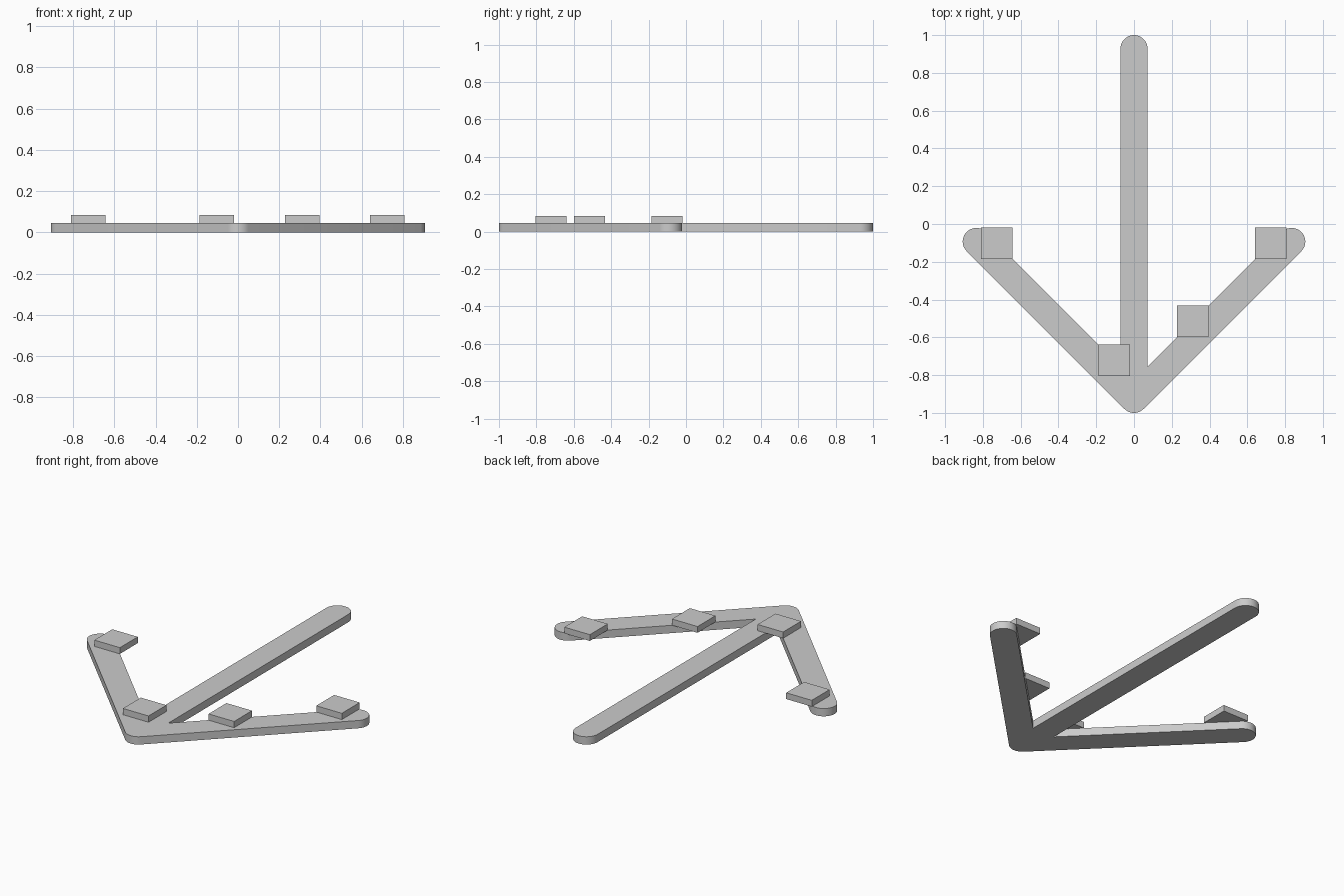
import bpy, bmesh, math
from mathutils import Vector

cube = bpy.data.objects.get("Cube")
if cube:
    bpy.data.objects.remove(cube, do_unlink=True)

R = 0.072        # half width of every bar
THICK = 0.046    # plate thickness
APEX = -0.928    # centre of the rounded tip
REACH = 0.835    # sideways reach of the barbs
PAD = 0.167      # pad side
PAD_H = 0.037    # pad height

grey = bpy.data.materials.new("light grey")
grey.use_nodes = True
colour = (0.6, 0.6, 0.6, 1)
grey.diffuse_color = colour
grey.node_tree.nodes["Principled BSDF"].inputs["Base Color"].default_value = colour


def extrude_outline(name, points, z, height):
    """Flat outline raised into a solid."""
    bm = bmesh.new()
    face = bm.faces.new([bm.verts.new((x, y, z)) for x, y in points])
    raised = bmesh.ops.extrude_face_region(bm, geom=[face], use_keep_orig=True)
    top = [v for v in raised["geom"] if isinstance(v, bmesh.types.BMVert)]
    bmesh.ops.translate(bm, verts=top, vec=Vector((0, 0, height)))
    bmesh.ops.recalc_face_normals(bm, faces=bm.faces)
    mesh = bpy.data.meshes.new(name)
    bm.to_mesh(mesh)
    bm.free()
    mesh.materials.append(grey)
    obj = bpy.data.objects.new(name, mesh)
    bpy.context.collection.objects.link(obj)
    return obj


def arc(cx, cy, start, end, steps=20):
    angles = [math.radians(start + (end - start) * i / steps) for i in range(steps + 1)]
    return [(cx + R * math.cos(a), cy + R * math.sin(a)) for a in angles]


# Arrow plate: shaft and two barbs in one outline
notch = APEX + R + R * math.sqrt(2)
outline = arc(0, 1 - R, 0, 180)
outline += [(-R, notch)]
outline += arc(-REACH, APEX + REACH, 45, 225)
outline += arc(0, APEX, 225, 315, 10)
outline += arc(REACH, APEX + REACH, -45, 135)
outline += [(R, notch)]
plate = extrude_outline("arrow_plate", outline, 0, THICK)
bpy.ops.object.select_all(action="DESELECT")
plate.select_set(True)
bpy.context.view_layer.objects.active = plate
bpy.ops.object.shade_smooth_by_angle(angle=math.radians(30))

# Square pads on the barbs
pads = {
    "left_end_pad": (0.724, -0.101),
    "left_middle_pad": (0.311, -0.516),
    "tip_pad": (-0.104, -0.722),
    "right_end_pad": (-0.726, -0.101),
}
h = PAD / 2
for name, (x, y) in pads.items():
    square = [(x - h, y - h), (x + h, y - h), (x + h, y + h), (x - h, y + h)]
    extrude_outline(name, square, THICK, PAD_H)
